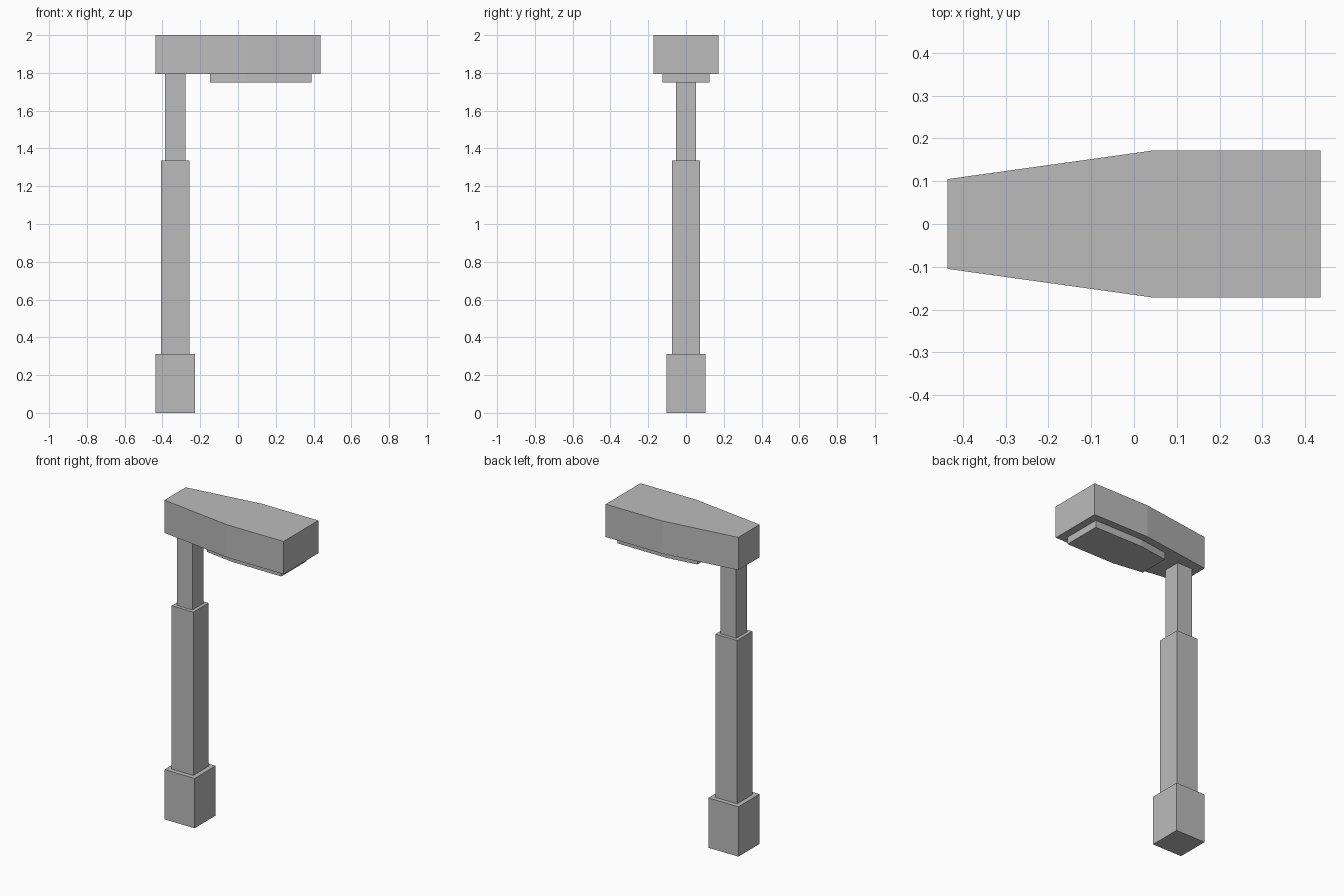
import bpy
import bmesh

cube = bpy.data.objects.get("Cube")
if cube:
    bpy.data.objects.remove(cube, do_unlink=True)

grey = bpy.data.materials.new("plain grey")
grey.use_nodes = True
colour = (0.5, 0.5, 0.5, 1)
grey.diffuse_color = colour
grey.node_tree.nodes["Principled BSDF"].inputs["Base Color"].default_value = colour


def prism(name, outline, bottom, top):
    """Extrude a flat outline upwards into a solid part."""
    bm = bmesh.new()
    face = bm.faces.new([bm.verts.new((x, y, bottom)) for x, y in outline])
    result = bmesh.ops.extrude_face_region(bm, geom=[face])
    for item in result["geom"]:
        if isinstance(item, bmesh.types.BMVert):
            item.co.z = top
    bmesh.ops.recalc_face_normals(bm, faces=bm.faces)
    mesh = bpy.data.meshes.new(name)
    bm.to_mesh(mesh)
    bm.free()
    mesh.materials.append(grey)
    obj = bpy.data.objects.new(name, mesh)
    bpy.context.collection.objects.link(obj)
    return obj


def mirrored(half):
    """Complete an outline from its +y half."""
    return half + [(x, -y) for x, y in reversed(half)]


def post(name, half, bottom, top):
    """Square section of the post, centred on its axis."""
    axis = -0.332
    return prism(name, mirrored([(axis - half, half), (axis + half, half)]), bottom, top)


# Stepped square post
post("base", 0.104, 0, 0.312)
post("lower_post", 0.075, 0.312, 1.335)
post("upper_post", 0.054, 1.335, 1.795)

# Lamp head, tapering towards the post, with the lens below
prism("lamp_head", mirrored([(-0.436, 0.105), (0.045, 0.172), (0.436, 0.172)]), 1.795, 2.0)
prism("lens", mirrored([(-0.147, 0.097), (0.05, 0.125), (0.388, 0.125)]), 1.75, 1.795)
